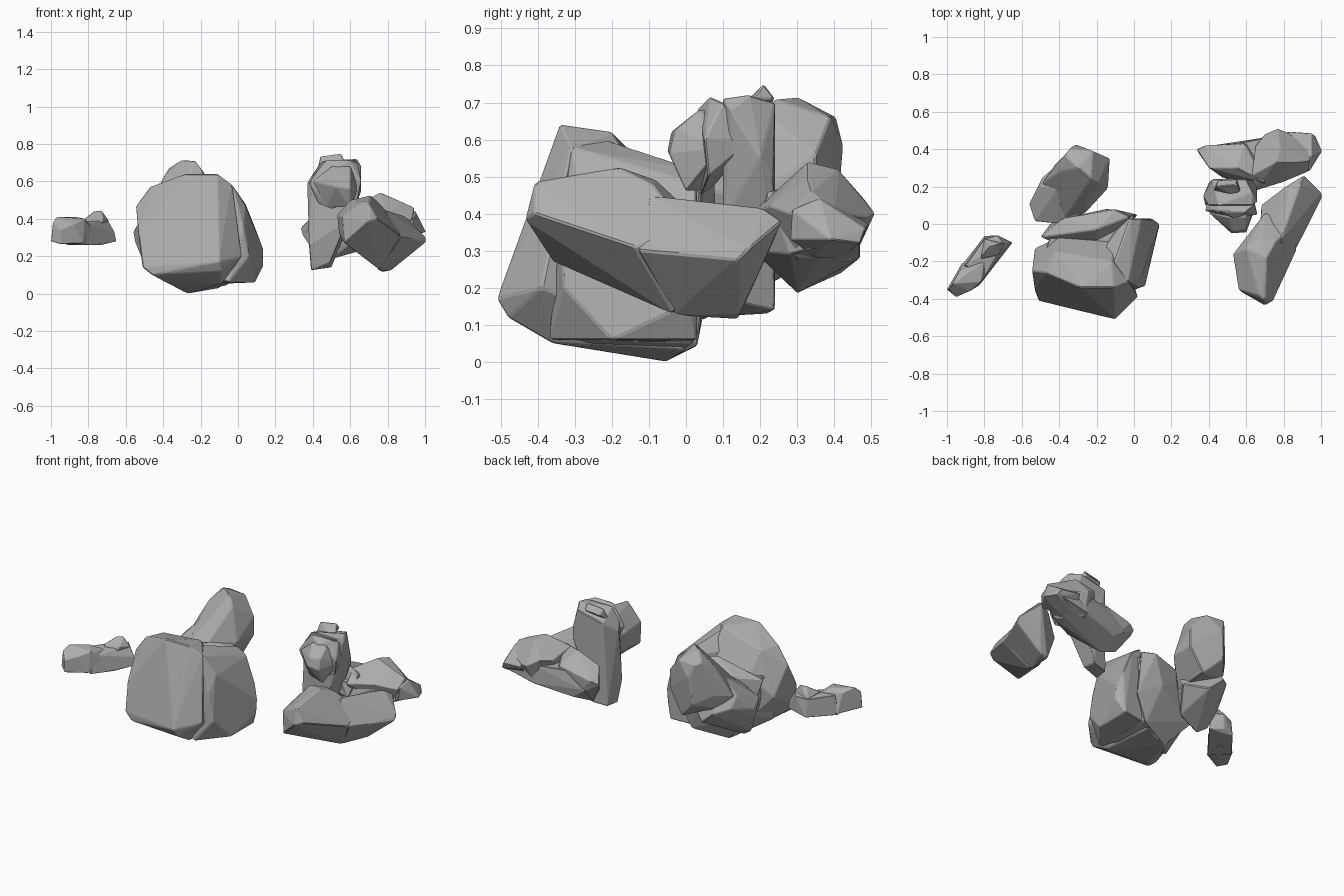
import bpy, bmesh

# one plain stone colour
stone = bpy.data.materials.new("stone grey")
stone.diffuse_color = (0.42, 0.42, 0.42, 1)


def chunk(name, pts, chamfer):
    """Convex faceted stone with narrow worn edges."""
    bm = bmesh.new()

    def hull():
        r = bmesh.ops.convex_hull(bm, input=bm.verts[:])
        junk = {g for g in r["geom_interior"] + r["geom_unused"]
                if isinstance(g, bmesh.types.BMVert)}
        bmesh.ops.delete(bm, geom=list(junk), context='VERTS')
        bmesh.ops.dissolve_limit(bm, angle_limit=0.12, verts=bm.verts[:], edges=bm.edges[:])

    for p in pts:
        bm.verts.new(p)
    hull()
    bmesh.ops.bevel(bm, geom=bm.edges[:], offset=chamfer, segments=1,
                    affect='EDGES', clamp_overlap=True)
    cos = [v.co.copy() for v in bm.verts]
    bm.clear()
    for c in cos:
        bm.verts.new(c)
    hull()
    bmesh.ops.recalc_face_normals(bm, faces=bm.faces[:])
    me = bpy.data.meshes.new(name)
    bm.to_mesh(me)
    bm.free()
    me.materials.append(stone)
    ob = bpy.data.objects.new(name, me)
    bpy.context.collection.objects.link(ob)
    return ob


def rock(name, *parts, chamfer=0.005):
    """Fuse several chunks into one rock."""
    base = chunk(name, parts[0], chamfer)
    for p in parts[1:]:
        other = chunk(name + "_piece", p, chamfer)
        mod = base.modifiers.new("fuse", 'BOOLEAN')
        mod.operation, mod.solver, mod.object = 'UNION', 'EXACT', other
        dg = bpy.context.evaluated_depsgraph_get()
        me = bpy.data.meshes.new_from_object(base.evaluated_get(dg))
        base.modifiers.clear()
        base.data = me
        bpy.data.objects.remove(other)
    return base


# small rock, far left
rock("small_left_rock",
     [(-1, -.35, .28), (-.99, -.35, .38), (-.97, -.32, .41), (-.95, -.39, .265), (-.95, -.39, .34),
      (-.93, -.25, .39), (-.92, -.21, .27), (-.83, -.33, .27), (-.82, -.31, .4), (-.87, -.25, .41),
      (-.88, -.36, .37), (-.8, -.18, .26), (-.8, -.2, .38), (-.75, -.22, .3)],
     [(-.92, -.22, .26), (-.8, -.065, .27), (-.73, -.06, .29), (-.65, -.1, .28), (-.66, -.1, .33),
      (-.73, -.2, .26), (-.82, -.32, .26), (-.9, -.22, .38), (-.8, -.08, .38), (-.7, -.1, .4),
      (-.73, -.06, .39), (-.8, -.28, .37)],
     [(-.77, -.12, .44), (-.73, -.11, .445), (-.82, -.18, .4), (-.72, -.16, .4), (-.8, -.08, .38),
      (-.69, -.1, .39), (-.78, -.22, .3)], chamfer=.002)

# big boulder: front mass, rear ridge, right-hand slab, core
rock("big_boulder",
     [(-.545, -.25, .47), (-.54, -.22, .38), (-.47, -.26, .57), (-.28, -.34, .64), (-.11, -.34, .64),
      (-.03, -.31, .58), (-.12, -.2, .62), (-.42, -.15, .57), (-.51, -.41, .14), (-.46, -.42, .1),
      (-.1, -.51, .17), (-.09, -.48, .12), (-.53, -.36, .3), (-.39, -.33, .06), (-.09, -.36, .05),
      (.02, -.39, .2), (-.27, -.05, 0), (-.53, -.13, .3), (-.1, 0, .03), (-.1, -.1, .46),
      (-.4, -.07, .43)],
     [(-.38, .03, .45), (-.1, .078, .5), (-.02, .04, .5), (-.2, -.03, .52), (-.5, -.07, .43),
      (.02, .05, .2), (-.27, -.05, 0), (-.06, .03, .04), (-.45, 0, .2), (-.15, .08, .3),
      (-.2, -.2, .3)],
     [(-.13, -.28, .62), (-.03, -.31, .58), (.04, -.28, .47), (.06, -.33, .2), (.09, -.2, .06),
      (-.05, -.37, .06), (-.02, .03, .52), (.04, .03, .48), (.1, .025, .33), (.135, 0, .235),
      (.135, -.01, .15), (.09, .03, .06), (-.15, 0, .05), (-.2, -.3, .1), (-.2, -.2, .5),
      (-.1, -.05, .5), (.03, -.34, .35)],
     [(-.45, -.25, .1), (-.5, -.2, .42), (-.42, 0, .43), (0, .04, .46), (0, -.25, .46),
      (-.05, -.3, .06), (-.05, .02, .05), (-.27, -.05, 0), (-.42, -.02, .2), (-.1, .06, .44)])

# leaning rock behind the boulder
rock("leaning_rear_rock",
     [(-.56, .11, .33), (-.55, .09, .27), (-.53, .015, .36), (-.5, .06, .15), (-.44, .04, .11),
      (-.38, .0, .42), (-.49, .25, .36), (-.5, .2, .43), (-.41, .32, .33), (-.26, .06, .46),
      (-.28, .08, .15), (-.2, .2, .28), (-.32, .3, .25), (-.4, .2, .53)],
     [(-.37, .37, .67), (-.3, .3, .715), (-.23, .24, .71), (-.34, .405, .66), (-.31, .425, .58),
      (-.22, .39, .66), (-.13, .35, .56), (-.13, .35, .44), (-.15, .22, .52), (-.14, .19, .45),
      (-.19, .22, .66), (-.4, .28, .62), (-.42, .32, .45), (-.33, .41, .4), (-.22, .36, .29),
      (-.49, .22, .43), (-.38, .02, .42), (-.26, .06, .46), (-.25, .1, .3), (-.42, .28, .36)])

# long tilted rock at the right front
rock("long_right_rock",
     [(.7, -.435, .385), (.745, -.41, .4), (.7, -.41, .485), (.67, -.38, .49), (.56, -.35, .41),
      (.57, -.36, .27), (.53, -.16, .42), (.54, -.2, .32), (.6, -.13, .5), (.71, -.18, .525),
      (.68, -.08, .49), (.76, -.09, .48), (.76, -.03, .125), (.64, -.08, .22), (.87, -.14, .31),
      (.86, 0, .36), (.7, .06, .36)],
     [(.75, -.03, .125), (.77, .14, .115), (.82, .14, .125), (1.005, .14, .275), (1.005, .165, .3),
      (.91, .26, .38), (.89, .21, .415), (.82, .15, .41), (.81, .2, .38), (.68, .1, .3),
      (.67, -.06, .34), (.74, 0, .4), (.87, -.13, .3), (.78, -.1, .45), (.86, .19, .22)])

# upright rock: tall slab, front crown, overhanging nose, tip
rock("upright_rock",
     [(.39, .13, .125), (.49, .13, .165), (.4, .22, .13), (.5, .24, .14), (.37, .15, .59),
      (.4, .1, .64), (.45, .1, .71), (.63, .1, .71), (.635, .17, .72), (.66, .12, .68),
      (.66, .2, .55), (.63, .235, .5), (.42, .24, .66), (.6, .24, .7), (.38, .1, .25),
      (.58, .1, .38)],
     [(.38, .07, .59), (.41, .08, .64), (.47, .065, .715), (.6, .065, .715), (.64, .1, .7),
      (.54, .03, .68), (.66, .05, .6), (.64, .06, .5), (.43, .08, .48), (.5, .04, .45),
      (.4, .16, .6), (.63, .18, .6)],
     [(.52, -.05, .57), (.6, -.045, .56), (.53, -.04, .62), (.6, -.03, .625), (.5, .035, .68),
      (.6, .035, .68), (.54, -.03, .53), (.6, 0, .46), (.47, .05, .46), (.4, .06, .6),
      (.65, .09, .57), (.55, .12, .68)],
     [(.44, .2, .735), (.55, .21, .75), (.57, .18, .71), (.42, .17, .65), (.45, .235, .7),
      (.55, .24, .71), (.55, .14, .68)], chamfer=.004)

# low rock along the right rear, with a straight underside
rock("rear_right_rock",
     [(.335, .4, .35), (.345, .38, .31), (.38, .42, .37), (.4, .3, .42), (.59, .43, .42),
      (.55, .3, .48), (.42, .33, .2), (.5, .3, .185), (.47, .25, .3), (.65, .18, .32),
      (.65, .42, .3), (.7, .3, .25), (.7, .22, .46), (.5, .42, .25)],
     [(.65, .42, .43), (.7, .48, .44), (.77, .51, .4), (.82, .49, .39), (.78, .41, .52),
      (.76, .33, .54), (.63, .26, .47), (.64, .175, .4), (.8, .225, .42), (.93, .28, .4),
      (.88, .33, .49), (.94, .34, .46), (.95, .4, .4), (.75, .45, .27), (.65, .3, .25),
      (.85, .3, .28)],
     [(.95, .485, .36), (.97, .47, .32), (1.005, .39, .33), (.94, .285, .41), (.93, .28, .33),
      (.82, .495, .37), (.85, .35, .28), (.8, .42, .28), (.85, .38, .45), (.95, .36, .44)],
     [(.42, .33, .2), (.5, .3, .185), (.42, .42, .3), (.5, .42, .24), (.75, .47, .28),
      (.93, .47, .32), (.97, .39, .32), (.85, .28, .29), (.65, .18, .3), (.6, .19, .4),
      (.8, .24, .4), (.75, .47, .4), (.55, .43, .4)],
     chamfer=.003)
